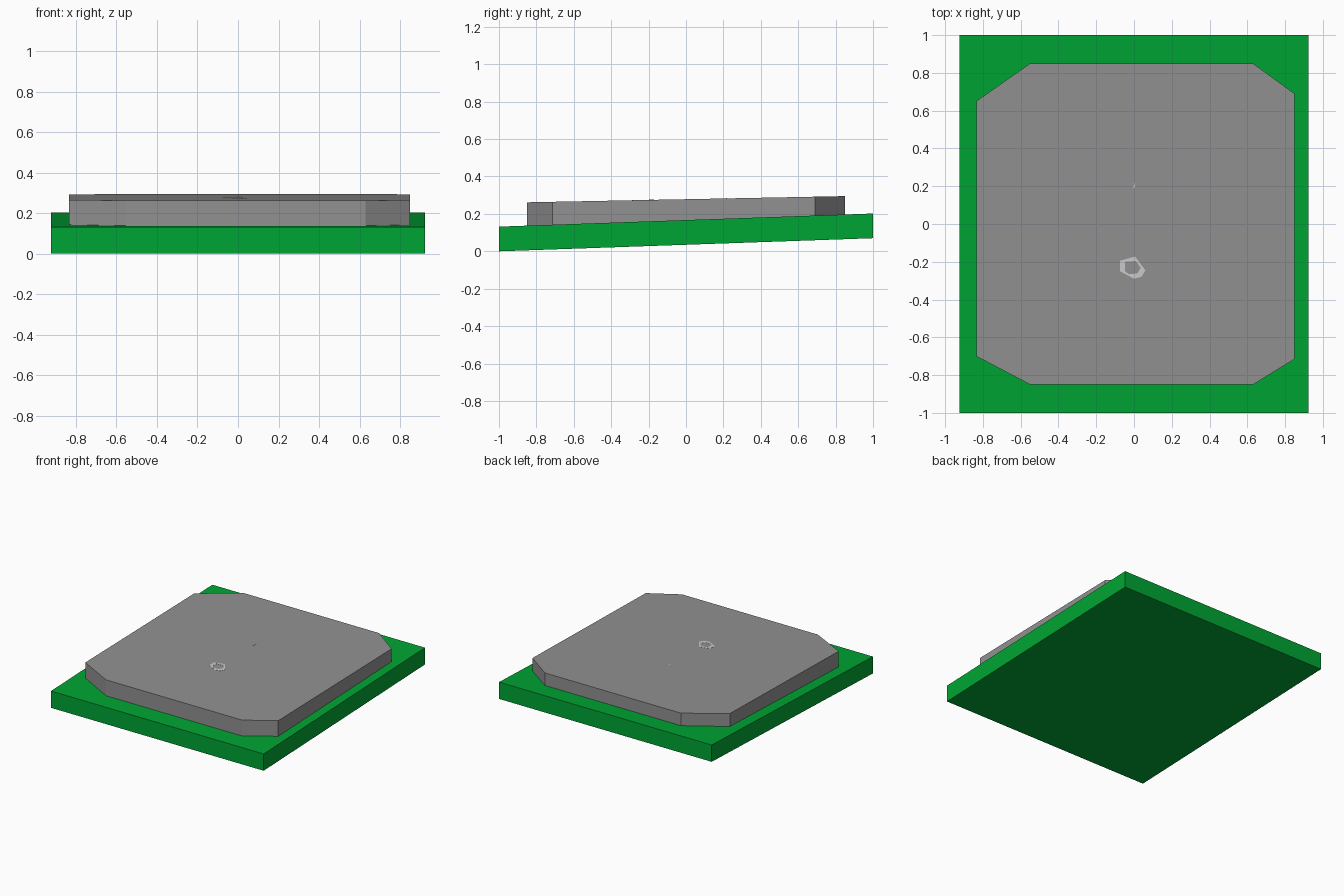
import bpy, bmesh

if "Cube" in bpy.data.objects:
    bpy.data.objects.remove(bpy.data.objects["Cube"])


def plane(z_front, slope):
    # height of a surface that rises towards the back
    return lambda y: z_front + slope * (y + 1)


def paint(obj, name, colour):
    mat = bpy.data.materials.new(name)
    mat.diffuse_color = (*colour, 1)
    mat.use_nodes = True
    mat.node_tree.nodes["Principled BSDF"].inputs["Base Color"].default_value = mat.diffuse_color
    obj.data.materials.append(mat)


def prism(name, outline, low, high, hole=None):
    """Solid between two sloping planes; an optional hole has as many points as the outline."""
    bm = bmesh.new()

    def ring(points, h):
        return [bm.verts.new((x, y, h(y))) for x, y in points]

    def bridge(a, b):
        n = len(a)
        for i in range(n):
            j = (i + 1) % n
            bm.faces.new((a[i], a[j], b[j], b[i]))

    bottom, top = ring(outline, low), ring(outline, high)
    bridge(bottom, top)
    if hole:
        hole_bottom, hole_top = ring(hole, low), ring(hole, high)
        bridge(hole_bottom, hole_top)
        bridge(bottom, hole_bottom)
        bridge(top, hole_top)
    else:
        bm.faces.new(bottom)
        bm.faces.new(top)
    bmesh.ops.recalc_face_normals(bm, faces=bm.faces)
    mesh = bpy.data.meshes.new(name)
    bm.to_mesh(mesh)
    bm.free()
    obj = bpy.data.objects.new(name, mesh)
    bpy.context.collection.objects.link(obj)
    return obj


# Green base slab, gently sloping up to the back
base = prism("base_slab", [(-0.923, -1), (0.923, -1), (0.923, 1), (-0.923, 1)],
             plane(0, 0.035), plane(0.132, 0.035))
paint(base, "green", (0.0, 0.375, 0.033))

# Dark grey plate with clipped corners, resting on the slab
top = plane(0.259, 0.0195)
plate = prism("plate", [(-0.55, -0.85), (0.63, -0.85), (0.85, -0.715), (0.85, 0.69),
                        (0.63, 0.85), (-0.55, 0.85), (-0.835, 0.65), (-0.835, -0.70)],
              plane(0.131, 0.035), top)
paint(plate, "dark_grey", (0.285, 0.285, 0.285))

# Small, barely raised light ring and nub on the plate
raised = lambda y: top(y) + 0.001
sunk = lambda y: top(y) - 0.01
prism("raised_ring",
      [(-0.075, -0.25), (0.0, -0.29), (0.04, -0.28),
       (0.06, -0.245), (0.005, -0.172), (-0.075, -0.195)],
      sunk, raised,
      hole=[(-0.048, -0.25), (-0.025, -0.266), (0.018, -0.262),
            (0.035, -0.232), (0.01, -0.196), (-0.048, -0.2)])
prism("nub", [(-0.005, 0.19), (0.007, 0.195), (0.003, 0.22)], sunk, raised)
